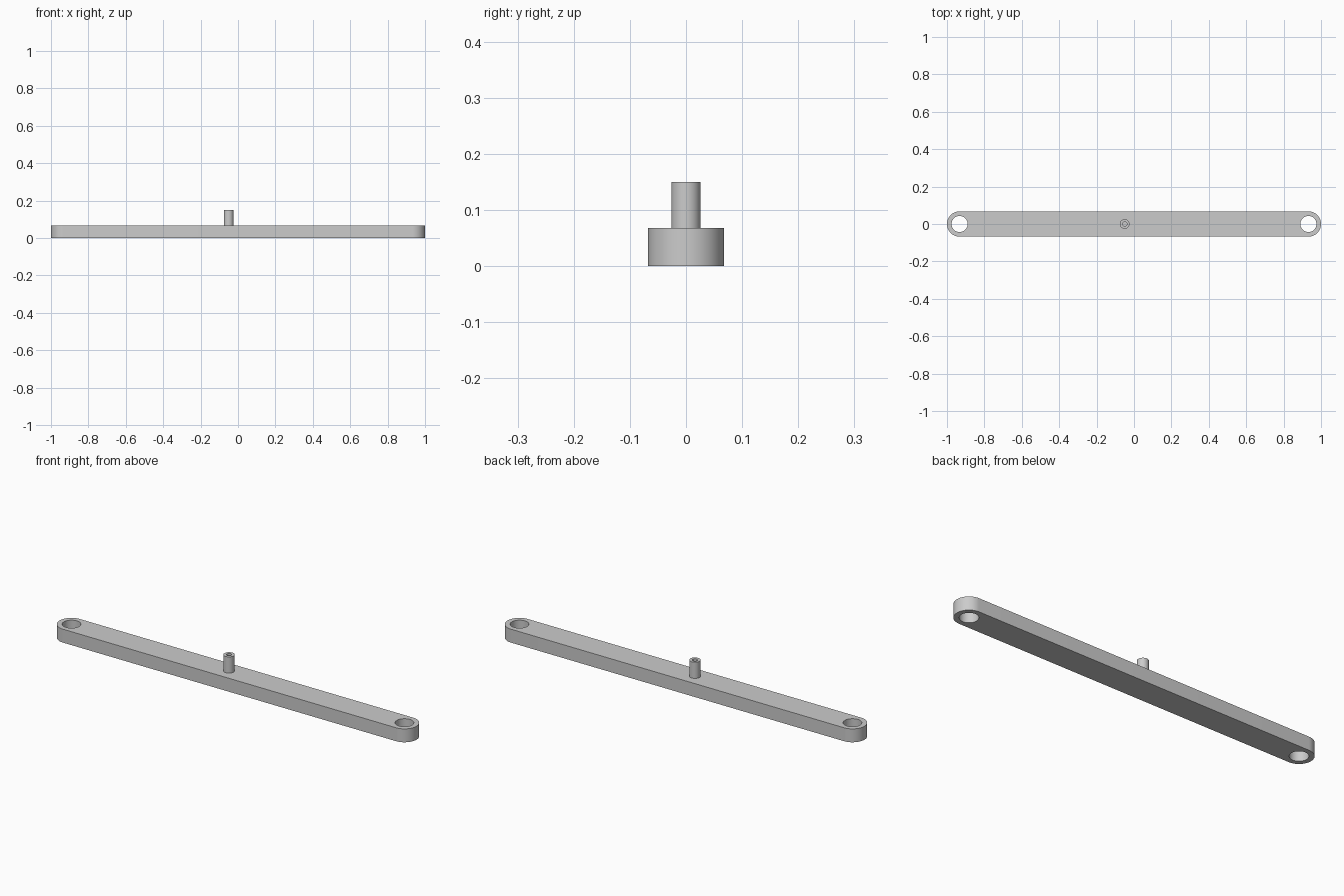
import bpy
import bmesh
import math

cube = bpy.data.objects.get("Cube")
if cube:
    bpy.data.objects.remove(cube, do_unlink=True)

HALF_LENGTH = 1.0
END_RADIUS = 0.0675
BAR_HEIGHT = 0.068
HOLE_RADIUS = 0.043
PEG_X, PEG_RADIUS, PEG_BORE, PEG_TOP = -0.05, 0.026, 0.012, 0.15
END_X = HALF_LENGTH - END_RADIUS

grey = bpy.data.materials.new("plain grey")
grey.use_nodes = True
grey.diffuse_color = (0.6, 0.6, 0.6, 1)
grey.node_tree.nodes["Principled BSDF"].inputs["Base Color"].default_value = (0.6, 0.6, 0.6, 1)


def finish(name, bm):
    """Turn a bmesh into a named, smooth-shaded object."""
    bmesh.ops.recalc_face_normals(bm, faces=bm.faces[:])
    mesh = bpy.data.meshes.new(name)
    bm.to_mesh(mesh)
    bm.free()
    mesh.materials.append(grey)
    obj = bpy.data.objects.new(name, mesh)
    bpy.context.collection.objects.link(obj)
    bpy.ops.object.select_all(action="DESELECT")
    obj.select_set(True)
    bpy.context.view_layer.objects.active = obj
    bpy.ops.object.shade_smooth_by_angle(angle=math.radians(30))
    return obj


def arc(cx, radius, start, sweep, steps):
    return [(cx + radius * math.cos(start + sweep * i / steps),
             radius * math.sin(start + sweep * i / steps)) for i in range(steps + 1)]


def add_loop(bm, points):
    verts = [bm.verts.new((x, y, 0)) for x, y in points]
    for i, v in enumerate(verts):
        bm.edges.new((v, verts[(i + 1) % len(verts)]))


# Bar: round-ended outline with a through hole at each end, extruded upward
bm = bmesh.new()
add_loop(bm, arc(END_X, END_RADIUS, -math.pi / 2, math.pi, 32)
         + arc(-END_X, END_RADIUS, math.pi / 2, math.pi, 32))
for side in (-1, 1):
    add_loop(bm, arc(side * END_X, HOLE_RADIUS, 0, math.tau, 48)[:-1])
bmesh.ops.triangle_fill(bm, edges=bm.edges[:], use_beauty=True, normal=(0, 0, 1))
top = bmesh.ops.extrude_face_region(bm, geom=bm.faces[:], use_keep_orig=True)["geom"]
bmesh.ops.translate(bm, vec=(0, 0, BAR_HEIGHT),
                    verts=[g for g in top if isinstance(g, bmesh.types.BMVert)])
finish("bar", bm)

# Peg: turned profile with a blind bore, seated slightly into the bar
bm = bmesh.new()
seat = BAR_HEIGHT - 0.01
profile = [(0, BAR_HEIGHT), (PEG_BORE, BAR_HEIGHT), (PEG_BORE, PEG_TOP),
           (PEG_RADIUS, PEG_TOP), (PEG_RADIUS, seat), (0, seat)]
verts = [bm.verts.new((r, 0, z)) for r, z in profile]
edges = [bm.edges.new(pair) for pair in zip(verts, verts[1:])]
bmesh.ops.spin(bm, geom=verts + edges, cent=(0, 0, 0), axis=(0, 0, 1),
               angle=math.tau, steps=40, use_merge=False)
bmesh.ops.remove_doubles(bm, verts=bm.verts[:], dist=0.0001)
peg = finish("centre_peg", bm)
peg.location.x = PEG_X
